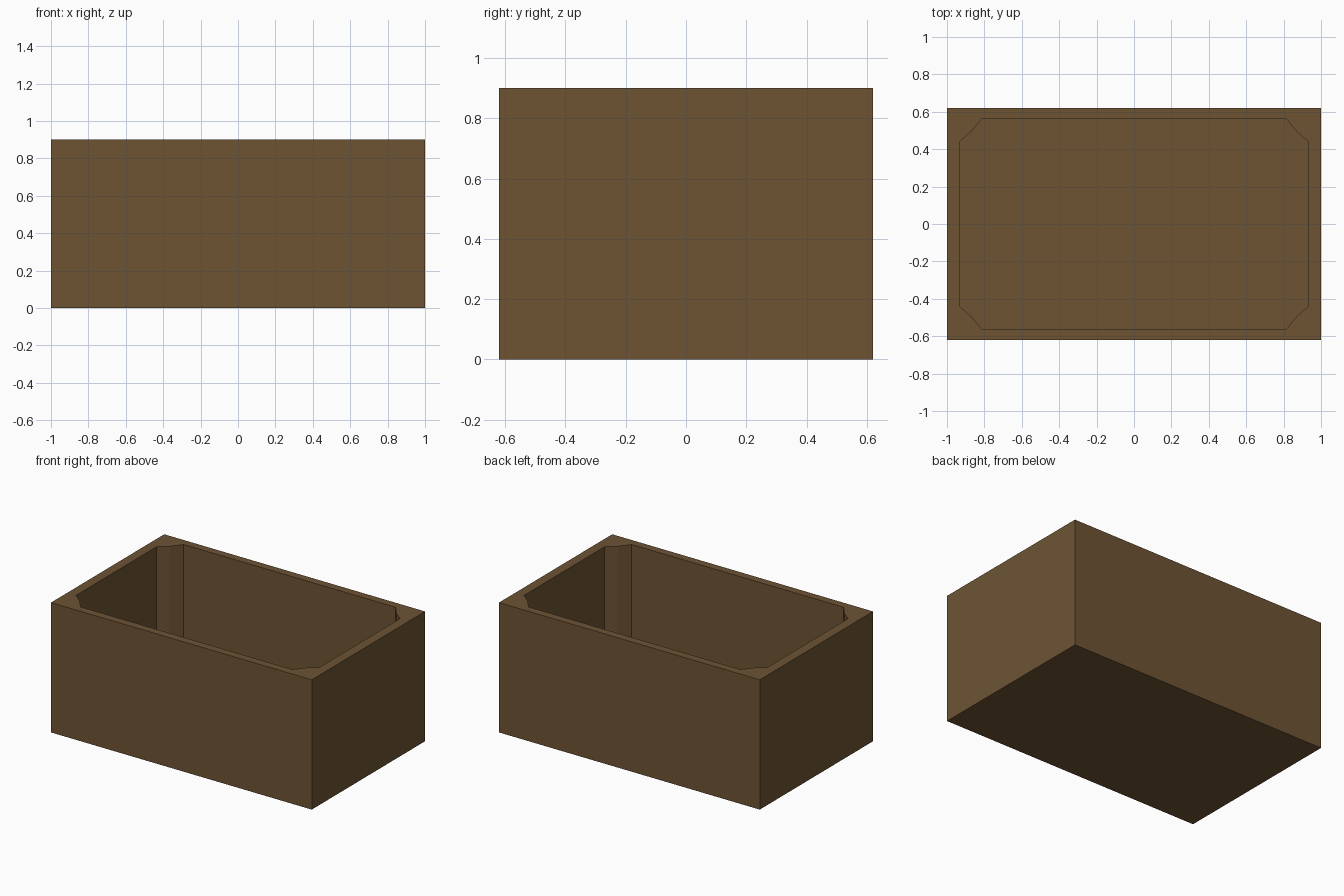
import bpy, bmesh

if "Cube" in bpy.data.objects:
    bpy.data.objects.remove(bpy.data.objects["Cube"])

wood = bpy.data.materials.new("brown_wood")
wood.diffuse_color = (0.155, 0.088, 0.034, 1)
wood.use_nodes = True
wood.node_tree.nodes["Principled BSDF"].inputs["Base Color"].default_value = wood.diffuse_color

HX, HY, H, FLOOR = 1.0, 0.62, 0.9, 0.12

# Inner outline: one corner-post profile mirrored around the four corners
post = [(0.933, 0.44), (0.868, 0.495), (0.812, 0.565)]
inner = []
for sx, sy in ((1, 1), (-1, 1), (-1, -1), (1, -1)):
    pts = post if sx * sy > 0 else post[::-1]
    inner += [(x * sx, y * sy) for x, y in pts]
outer = [(HX, HY), (-HX, HY), (-HX, -HY), (HX, -HY)]

bm = bmesh.new()


def ring(points, z):
    return [bm.verts.new((x, y, z)) for x, y in points]


def wall(low, high):
    n = len(low)
    for i in range(n):
        j = (i + 1) % n
        bm.faces.new((low[i], low[j], high[j], high[i]))


# Outer shell and base
ob, ot = ring(outer, 0), ring(outer, H)
wall(ob, ot)
bm.faces.new(ob[::-1])

# Cavity walls and floor
ib, it = ring(inner, FLOOR), ring(inner, H)
wall(it, ib)
bm.faces.new(ib)

# Rim: corner post tops, then side strips
for c in range(4):
    a = it[3 * c:3 * c + 3]
    bm.faces.new([ot[c]] + a[::-1])
    d = (c + 1) % 4
    bm.faces.new((ot[c], ot[d], it[3 * d], a[2]))

bmesh.ops.recalc_face_normals(bm, faces=bm.faces)
mesh = bpy.data.meshes.new("open_box")
bm.to_mesh(mesh)
bm.free()
mesh.materials.append(wood)
box = bpy.data.objects.new("open_box", mesh)
bpy.context.collection.objects.link(box)
